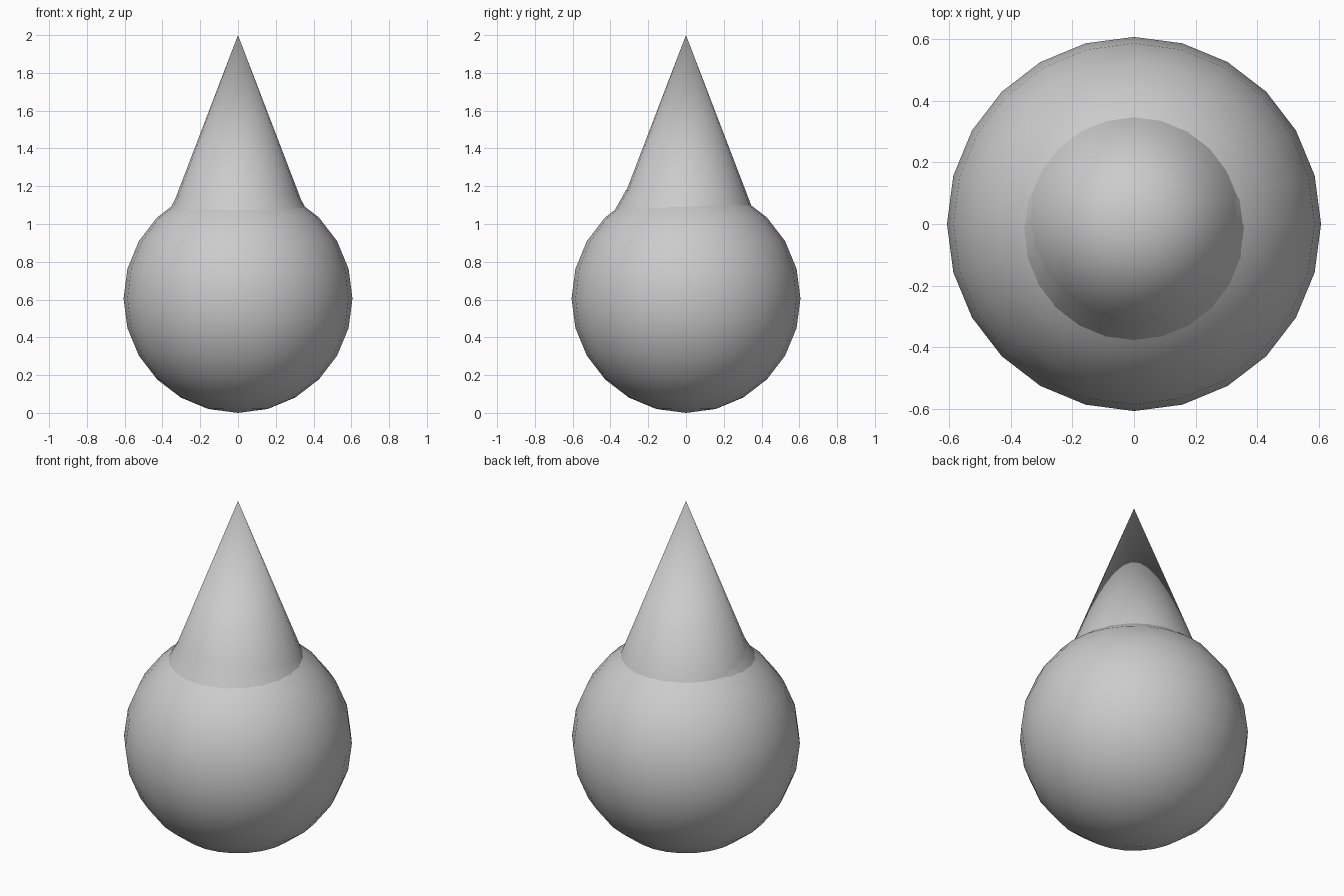
import bpy
import math

if "Cube" in bpy.data.objects:
    bpy.data.objects.remove(bpy.data.objects["Cube"])


def finish(name):
    obj = bpy.context.object
    obj.name = name
    bpy.ops.object.shade_smooth()
    return obj


def z_frustum(name, r1, r2, z1, z2, y=0.0, sides=24):
    bpy.ops.mesh.primitive_cone_add(vertices=sides, radius1=r1, radius2=r2, depth=z2 - z1,
                                    end_fill_type='NOTHING', location=(0, y, (z1 + z2) / 2))
    return finish(name)


# Round body
bpy.ops.mesh.primitive_uv_sphere_add(segments=24, ring_count=12, radius=0.606,
                                     location=(0, 0, 0.606))
finish("ball")

# Pointed top, fully smooth with a shared tip
z_frustum("cone", 0.364, 0.0, 1.05, 2.0)

# Slightly forward collar where the cone meets the ball
z_frustum("collar", 0.378, 0.305, 1.05, 1.18, y=-0.012)
